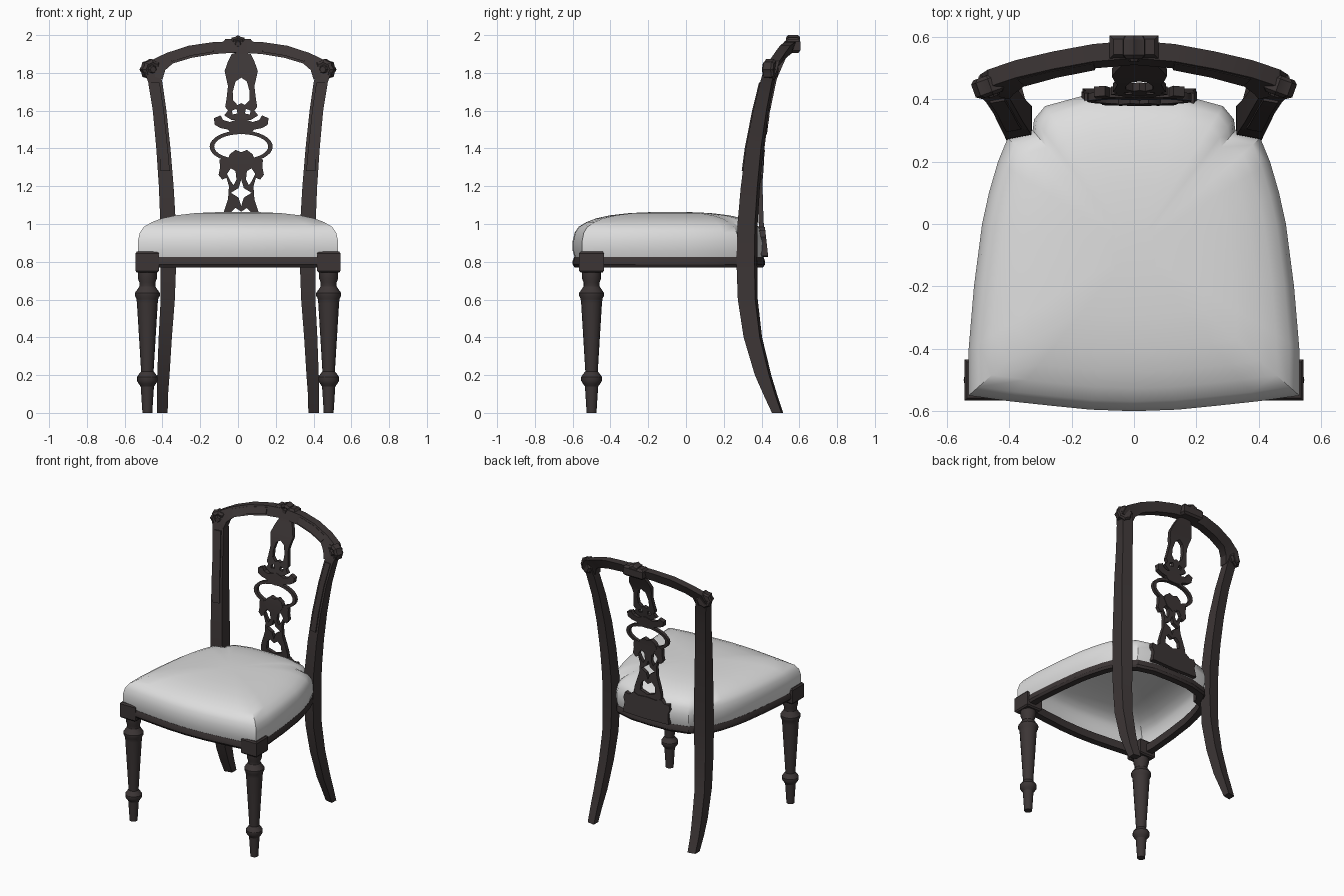
import bpy, bmesh, math

if "Cube" in bpy.data.objects:
    bpy.data.objects.remove(bpy.data.objects["Cube"])


def material(name, rgb):
    m = bpy.data.materials.new(name)
    m.diffuse_color = (*rgb, 1)
    m.use_nodes = True
    m.node_tree.nodes["Principled BSDF"].inputs["Base Color"].default_value = m.diffuse_color
    return m


WOOD = material("dark wood", (0.045, 0.036, 0.036))
FABRIC = material("pale fabric", (0.73, 0.73, 0.73))


def finish(name, bm, mat):
    bmesh.ops.remove_doubles(bm, verts=bm.verts, dist=1e-5)
    bmesh.ops.recalc_face_normals(bm, faces=bm.faces)
    me = bpy.data.meshes.new(name)
    bm.to_mesh(me)
    bm.free()
    me.materials.append(mat)
    ob = bpy.data.objects.new(name, me)
    bpy.context.collection.objects.link(ob)
    return ob


def loft(name, rings, mat=WOOD, caps=(True, True), loop=False):
    """Skin a list of equal-length point rings."""
    bm = bmesh.new()
    vs = [[bm.verts.new(p) for p in r] for r in rings]
    n = len(vs[0])
    pairs = list(zip(vs, vs[1:])) + ([(vs[-1], vs[0])] if loop else [])
    for a, b in pairs:
        for i in range(n):
            j = (i + 1) % n
            bm.faces.new((a[i], a[j], b[j], b[i]))
    if not loop:
        if caps[0]:
            bm.faces.new(vs[0])
        if caps[1]:
            bm.faces.new(vs[-1])
    return finish(name, bm, mat)


def lerp(table, t):
    for (a, va), (b, vb) in zip(table, table[1:]):
        if t <= b:
            return va + (vb - va) * max(0, (t - a) / (b - a))
    return table[-1][1]


# --- seat: shared plan outline, scaled for cushion layers and rail
half = [(0, -.6), (.14, -.595), (.27, -.582), (.40, -.568), (.53, -.55), (.53, -.4),
        (.513, -.2), (.487, 0), (.465, .1), (.436, .2), (.405, .275), (.325, .30),
        (.32, .336), (.285, .378), (.16, .412), (0, .418)]
outline = half + [(-x, y) for x, y in half[-2:0:-1]]


def seat_ring(s, z):
    return [(x * s, (y + .08) * s - .08, z) for x, y in outline]


loft("seat_cushion", [seat_ring(s, z) for s, z in
     [(.98, .82), (1, .86), (1, .91), (.98, .955), (.94, .985), (.86, 1.01),
      (.76, 1.03), (.62, 1.046), (.42, 1.058), (.15, 1.064)]], FABRIC, (False, True))
loft("seat_rail", [seat_ring(s, z) for s, z in
     [(.98, .77), (1, .785), (1, .805), (.985, .825), (.89, .825), (.89, .77)]], loop=True)

# --- turned front legs with square blocks
turning = [(.026, 0), (.035, .14), (.046, .155), (.055, .17), (.055, .19), (.045, .205),
           (.033, .22), (.055, .58), (.058, .605), (.066, .62), (.066, .635), (.052, .655),
           (.042, .67), (.042, .69), (.05, .71), (.05, .75)]


def box(name, cx, cy, hx, hy, zs, inset=0):
    rings = []
    for k, z in enumerate(zs):
        d = inset if k in (0, len(zs) - 1) else 0
        rings.append([(cx + a * (hx - d), cy + b * (hy - d), z)
                      for a, b in ((-1, -1), (1, -1), (1, 1), (-1, 1))])
    return loft(name, rings)


for s, side in ((-1, "left"), (1, "right")):
    loft("front_leg_" + side, [[(s * .48 + r * math.cos(i * math.pi / 8),
                                 -.5 + r * math.sin(i * math.pi / 8), z) for i in range(16)]
                               for r, z in turning])
    box("front_leg_block_" + side, s * .481, -.5, .062, .066, (.743, .752, .845, .855), .008)

# --- back posts: z, centre x, centre y, width, depth
post = [(0, .40, .485, .055, .05), (.1, .40, .445, .06, .062), (.2, .395, .408, .065, .075),
        (.4, .385, .354, .07, .085), (.6, .372, .327, .075, .092), (.8, .368, .322, .082, .095),
        (1.0, .37, .326, .082, .092), (1.2, .38, .341, .078, .087), (1.4, .395, .363, .075, .08),
        (1.6, .415, .397, .072, .07), (1.75, .438, .43, .075, .062), (1.82, .458, .45, .08, .06)]


def post_ring(s, z, cx, cy, w, d):
    return [(s * (cx + a * w / 2), cy + b * d / 2 - .18 * a * w / 2, z)
            for a, b in ((-1, -1), (1, -1), (1, 1), (-1, 1))]


def rosette(name, cx, cy, cz, r, depth, yaw):
    """Eight-petalled carved boss facing forward."""
    rings = []
    for k, y in ((.8, depth / 2), (1, depth / 3), (1, -depth / 3), (.7, -depth / 2),
                 (.45, -depth * .42), (.3, -depth * .6)):
        ring = []
        for i in range(16):
            a = i * math.pi / 8
            q = r * k * (1 if i % 2 == 0 else .86)
            x, z = q * math.cos(a), q * math.sin(a)
            ring.append((cx + x * math.cos(yaw) - y * math.sin(yaw),
                         cy + x * math.sin(yaw) + y * math.cos(yaw), cz + z))
        rings.append(ring)
    return loft(name, rings)


for s, side in ((-1, "left"), (1, "right")):
    loft("back_post_" + side, [post_ring(s, *p) for p in post])
    panel = [(1.28, .385, .349, .077, .084)] + post[8:11]
    loft("post_carving_" + side, [post_ring(s, z, cx, cy - d / 2, w * .62, .016)
                                  for z, cx, cy, w, d in panel])
    rosette("corner_boss_" + side, s * .462, .445, 1.818, .056, .065, -s * .35)

# --- curved top rail: outer x, z, inner x, z, depth position
rail = [(.495, 1.80, .40, 1.765, .438), (.468, 1.862, .385, 1.815, .455),
        (.38, 1.905, .345, 1.85, .485), (.26, 1.944, .245, 1.88, .513),
        (.13, 1.963, .125, 1.90, .537), (0, 1.968, 0, 1.908, .548)]


def rail_ring(s, xo, zo, xi, zi, y, d=.028, shift=0):
    return [(s * xo, y + .012 - d + shift, zo), (s * xo, y + .012 + d + shift, zo),
            (s * xi, y - .01 + d + shift, zi), (s * xi, y - .01 - d + shift, zi)]


loft("top_rail", [rail_ring(-1, *p) for p in rail] + [rail_ring(1, *p) for p in rail[-2::-1]])
for s, side in ((-1, "left"), (1, "right")):
    strip = []
    for xo, zo, xi, zi, y in rail[2:5]:
        strip.append(rail_ring(s, xo * .85 + xi * .15, zo * .82 + zi * .18,
                               xo * .15 + xi * .85, zo * .18 + zi * .82, y, .008, -.026))
    loft("rail_carving_" + side, strip)

# crest at the middle of the rail
box("crest_block", 0, .568, .078, .037, (1.905, 1.918, 1.965, 1.98), .012)
rosette("crest_boss", 0, .566, 1.953, .047, .075, 0)

# --- pierced splat: flat cut-outs in x,z bent along the back's curve
bend = [(.83, .417), (1.0, .398), (1.2, .392), (1.35, .397), (1.55, .422),
        (1.77, .468), (1.91, .53)]


def mirrored(pts):
    return pts + [(-x, z) for x, z in reversed(pts) if x > 1e-6]


def both(pts):
    return [pts, [(-x, z) for x, z in pts]]


def ellipse(rx, rz, cz, n=32):
    return [(rx * math.cos(2 * math.pi * i / n), cz + rz * math.sin(2 * math.pi * i / n))
            for i in range(n)]


def fretwork(name, loops, thick=.013):
    cu = bpy.data.curves.new(name, 'CURVE')
    cu.dimensions = '2D'
    cu.fill_mode = 'BOTH'
    cu.extrude = thick
    for pts in loops:
        sp = cu.splines.new('POLY')
        sp.points.add(len(pts) - 1)
        for p, (x, z) in zip(sp.points, pts):
            p.co = (x, z, 0, 1)
        sp.use_cyclic_u = True
    tmp = bpy.data.objects.new(name + "_curve", cu)
    bpy.context.collection.objects.link(tmp)
    dg = bpy.context.evaluated_depsgraph_get()
    me = bpy.data.meshes.new_from_object(tmp.evaluated_get(dg))
    bpy.data.objects.remove(tmp)
    bm = bmesh.new()
    bm.from_mesh(me)
    for v in bm.verts:
        x, z, t = v.co
        v.co = (x + .017, lerp(bend, z) + t, z)
    finish(name, bm, WOOD)


fretwork("splat_top", [
    mirrored([(0, 1.915), (.05, 1.90), (.07, 1.86), (.088, 1.81), (.078, 1.765), (.07, 1.73),
              (.078, 1.66), (.085, 1.62), (.07, 1.60), (.09, 1.575), (.05, 1.55), (0, 1.55)]),
    mirrored([(0, 1.775), (.03, 1.755), (.045, 1.70), (.043, 1.655), (.02, 1.63), (0, 1.64)])]
    + both([(.025, 1.61), (.05, 1.60), (.045, 1.58), (.02, 1.585)]))
fretwork("splat_scrolls", [
    mirrored([(0, 1.56), (.06, 1.54), (.095, 1.55), (.11, 1.575), (.145, 1.56), (.14, 1.525),
              (.11, 1.508), (.07, 1.50), (.05, 1.48), (0, 1.475)])], .016)
fretwork("splat_ring", [ellipse(.167, .085, 1.41), ellipse(.143, .066, 1.41)], .012)
fretwork("splat_shield", [
    mirrored([(0, 1.38), (.03, 1.392), (.06, 1.37), (.072, 1.34), (.045, 1.295), (0, 1.27)])], .016)
fretwork("splat_lower", [
    mirrored([(0, 1.325), (.06, 1.33), (.09, 1.355), (.115, 1.34), (.112, 1.30), (.12, 1.26),
              (.10, 1.235), (.078, 1.245), (.065, 1.20), (.07, 1.13), (.09, 1.07),
              (.105, 1.02), (.11, .95), (0, .95)]),
    mirrored([(0, 1.235), (.014, 1.19), (.055, 1.165), (.014, 1.14), (0, 1.095)]),
    mirrored([(0, 1.065), (.03, 1.085), (.055, 1.06), (.06, 1.01), (0, .99)])]
    + both([(.03, 1.28), (.055, 1.295), (.075, 1.265), (.055, 1.225), (.04, 1.205), (.025, 1.235)]))
fretwork("splat_base", [
    mirrored([(0, .975), (.07, .97), (.11, .985), (.14, .96), (.175, .965), (.185, .93),
              (.172, .90), (.182, .83), (0, .825)])], .018)

# soften curved surfaces while keeping carved edges crisp
for ob in bpy.context.scene.objects:
    ob.select_set(True)
    bpy.context.view_layer.objects.active = ob
bpy.ops.object.shade_smooth_by_angle(angle=math.radians(32))
